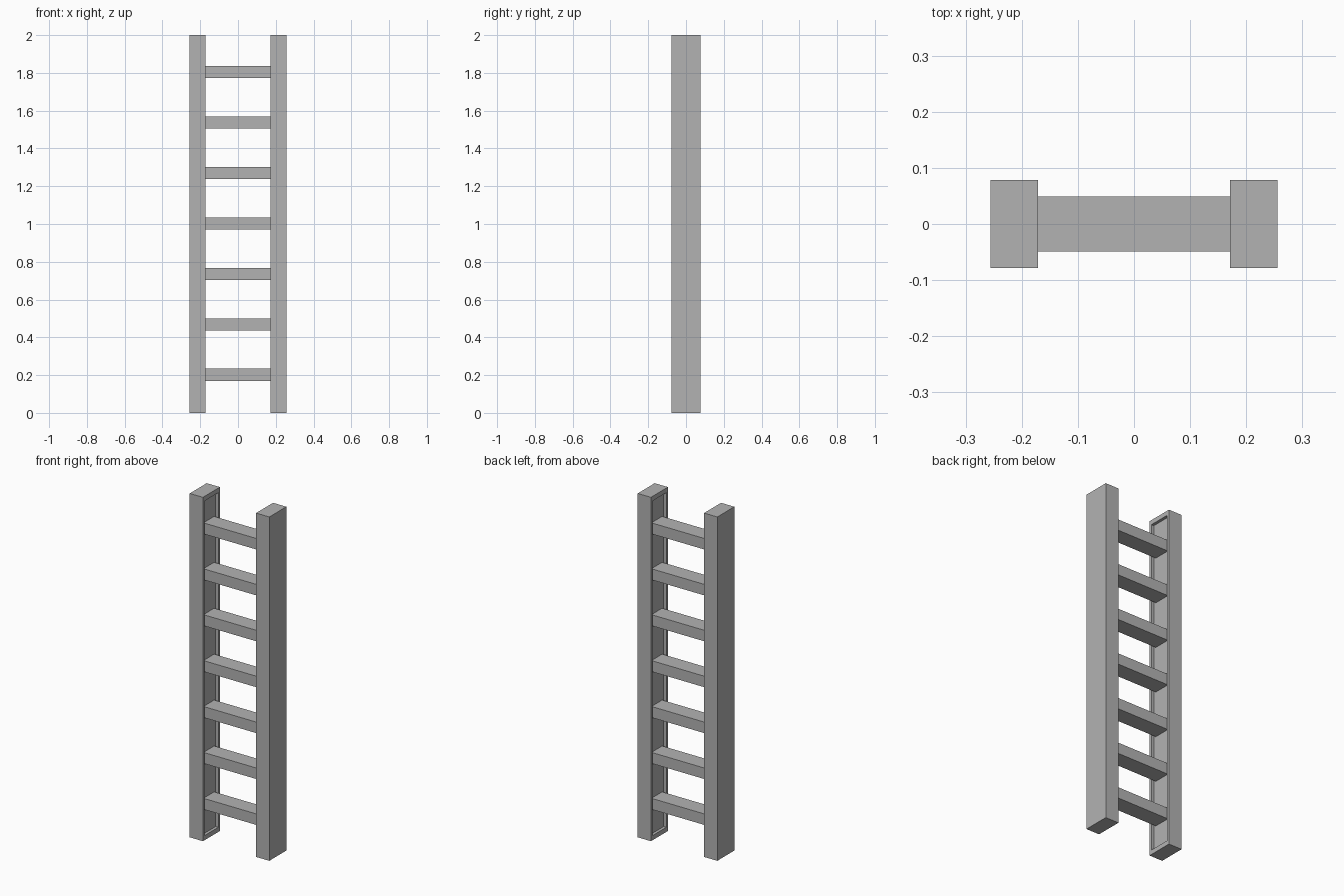
import bpy
import bmesh
from mathutils import Vector

cube = bpy.data.objects.get("Cube")
if cube:
    bpy.data.objects.remove(cube, do_unlink=True)

# One plain grey for the whole ladder
grey = bpy.data.materials.new("grey")
grey.use_nodes = True
color = (0.45, 0.45, 0.45, 1)
grey.diffuse_color = color
grey.node_tree.nodes["Principled BSDF"].inputs["Base Color"].default_value = color

HEIGHT = 2.0
OUTER, INNER = 0.256, 0.171      # rail sides in x
RAIL_HALF_DEPTH = 0.078
RIM_Y, RIM_Z, RECESS = 0.02, 0.027, 0.017
RUNGS, FIRST_RUNG, STEP = 7, 0.202, 0.267


def box(bm, size, center):
    verts = bmesh.ops.create_cube(bm, size=1)["verts"]
    for v in verts:
        v.co = Vector(a * b for a, b in zip(v.co, size)) + Vector(center)


def finish(bm, name):
    bmesh.ops.recalc_face_normals(bm, faces=bm.faces)
    mesh = bpy.data.meshes.new(name)
    bm.to_mesh(mesh)
    bm.free()
    mesh.materials.append(grey)
    obj = bpy.data.objects.new(name, mesh)
    bpy.context.collection.objects.link(obj)


# Rails with a shallow framed recess on the inner face
for name, side in (("left_rail", 1), ("right_rail", -1)):
    bm = bmesh.new()
    box(bm, (OUTER - INNER, 2 * RAIL_HALF_DEPTH, HEIGHT),
        (side * (OUTER + INNER) / 2, 0, HEIGHT / 2))
    bm.normal_update()
    inner = next(f for f in bm.faces if f.normal.x * side < -0.9)
    # Frame the inner face, then push the panel into the rail
    bmesh.ops.inset_individual(bm, faces=[inner], thickness=RIM_Y)
    for v in inner.verts:
        v.co.z = HEIGHT - RIM_Z if v.co.z > HEIGHT / 2 else RIM_Z
    panel = bmesh.ops.extrude_discrete_faces(bm, faces=[inner])["faces"][0]
    for v in panel.verts:
        v.co.x += side * RECESS
    finish(bm, name)

# Rungs reach to the floor of each recess
for i in range(RUNGS):
    bm = bmesh.new()
    box(bm, (2 * (INNER + RECESS), 0.098, 0.064), (0, 0, FIRST_RUNG + i * STEP))
    finish(bm, f"rung_{i + 1}")
